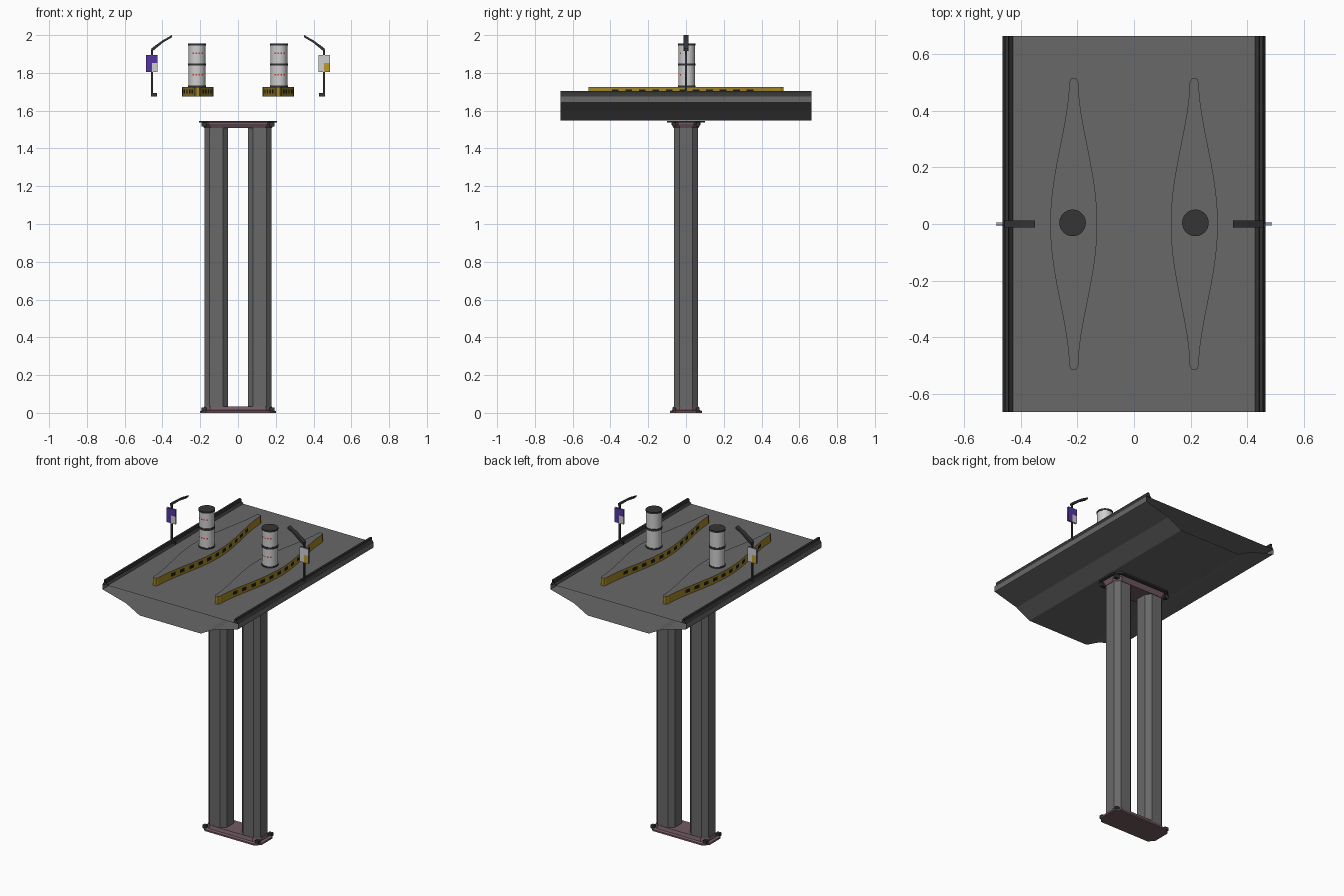
import bpy, math
from mathutils import Vector

if "Cube" in bpy.data.objects:
    bpy.data.objects.remove(bpy.data.objects["Cube"])

def mat(name, *c):
    m = bpy.data.materials.new(name)
    m.diffuse_color = (*c, 1)
    m.use_nodes = True
    m.node_tree.nodes["Principled BSDF"].inputs["Base Color"].default_value = m.diffuse_color
    return m

CONCRETE = mat("concrete grey", .14, .14, .14)
DARK = mat("dark metal", .035, .035, .035)
MAUVE = mat("mauve footing", .17, .105, .12)
YELLOW = mat("hazard yellow", .36, .24, .02)
BLACK = mat("hazard black", .012, .012, .012)
WHITE = mat("off white", .62, .62, .62)
RED = mat("signal red", .6, .04, .03)
PURPLE = mat("banner purple", .09, .035, .36)
GOLD = mat("banner gold", .5, .33, .02)

def loft(name, rings, mats, caps=True, rule=None, smooth=False):
    """Skin equal-length closed rings; rule(row, column) picks the material slot."""
    n = len(rings[0])
    verts = [p for r in rings for p in r]
    faces, ids = [], []
    for k in range(len(rings) - 1):
        for i in range(n):
            j = (i + 1) % n
            faces.append((k*n + i, k*n + j, k*n + n + j, k*n + n + i))
            ids.append(rule(k, i) if rule else 0)
    if caps:
        faces += [tuple(range(n))[::-1], tuple(range(len(verts) - n, len(verts)))]
        ids += [0, 0] if not rule else [rule(-1, 0), rule(len(rings) - 1, 0)]
    me = bpy.data.meshes.new(name)
    me.from_pydata(verts, [], faces)
    for m in mats:
        me.materials.append(m)
    for p, i in zip(me.polygons, ids):
        p.material_index = i
    ob = bpy.data.objects.new(name, me)
    bpy.context.collection.objects.link(ob)
    if smooth:
        bpy.ops.object.select_all(action='DESELECT')
        ob.select_set(True)
        bpy.context.view_layer.objects.active = ob
        bpy.ops.object.shade_smooth_by_angle(angle=math.radians(40))
    return ob

def octagon(cx, hx, hy, c, z):
    """Rectangle with chamfered corners, counter-clockwise."""
    return [(cx + x, y, z) for x, y in (
        (hx, -hy + c), (hx, hy - c), (hx - c, hy), (-hx + c, hy),
        (-hx, hy - c), (-hx, -hy + c), (-hx + c, -hy), (hx - c, -hy))]

def box(name, x0, x1, y0, y1, z0, z1, m):
    ring = lambda z: [(x0, y0, z), (x1, y0, z), (x1, y1, z), (x0, y1, z)]
    return loft(name, [ring(z0), ring(z1)], [m])

def extrude_y(name, prof, half, m, caps=False):
    return loft(name, [[(x, half, z) for x, z in prof], [(x, -half, z) for x, z in prof]], [m], caps)

# footing and pillar cap
loft("footing", [octagon(0, hx, hy, c, z) for hx, hy, c, z in (
    (.2, .085, .03, 0), (.2, .085, .03, .01), (.185, .072, .035, .015), (.18, .066, .035, .035))], [MAUVE])
loft("pillar_cap", [octagon(0, hx, hy, c, z) for hx, hy, c, z in (
    (.18, .066, .035, 1.508), (.19, .078, .035, 1.53), (.19, .078, .035, 1.537))], [MAUVE])
loft("cap_plate", [octagon(0, .207, .1, .045, z) for z in (1.537, 1.546)], [DARK])
for s in (-1, 1):
    for t in (-1, 1):
        box("footing_lug", s*.18 - .012, s*.18 + .012, t*.062 - .01, t*.062 + .01, .008, .028, DARK)
        box("cap_lug", s*.18 - .012, s*.18 + .012, t*.062 - .01, t*.062 + .01, 1.515, 1.537, DARK)

# twin pillars
for s in (-1, 1):
    loft("pillar", [octagon(s*.115, .063, .063, .028, z) for z in (.03, 1.512)], [CONCRETE])

# bridge deck: hollow box girder with open ends
half = [(.21, 1.549), (.305, 1.60), (.455, 1.64), (.465, 1.643), (.465, 1.676)]
extrude_y("deck", half + [(-x, z) for x, z in half[::-1]], .665, CONCRETE)

# edge barriers
for s in (-1, 1):
    prof = [(.464, 1.676), (.456, 1.69), (.456, 1.705), (.444, 1.705), (.441, 1.688), (.428, 1.677)]
    extrude_y("edge_barrier", [(s*x, z) for x, z in prof][::-s], .665, DARK)

# pointed traffic islands with striped sides
def island(cx):
    N, L = 28, .5
    right = []
    for i in range(N + 1):
        y = -L + 2*L*i/N
        right.append((.016 + .067*(.5*(1 + math.cos(math.pi*y/L)))**.85, y))
    outline = right + [(.009, .515)] + [(-x, y) for x, y in right[::-1]]
    outline = [(-.009, -.515), (.009, -.515)] + outline[:N + 1] + [(.009, .515), (-.009, .515)] + outline[N + 2:]
    n = len(outline)
    def rule(row, col):
        if row in (-1, 3):
            return 2
        y = (outline[col][1] + outline[(col + 1) % n][1])/2
        return 1 if row == 1 and abs(y) < .4 and col % 2 else 0
    loft("traffic_island", [[(cx + x, y, z) for x, y in outline] for z in (1.676, 1.69, 1.711, 1.724)],
         [YELLOW, BLACK, CONCRETE], rule=rule)

# stacked drums with dark rims and red dashes
def drum_stack(cx):
    N = 32
    circ = lambda r, z: [(cx + r*math.cos(2*math.pi*i/N), .004 + r*math.sin(2*math.pi*i/N), z) for i in range(N)]
    prof = [(.047, 1.722), (.047, 1.732), (.044, 1.732), (.044, 1.785), (.044, 1.793), (.044, 1.838),
            (.047, 1.838), (.047, 1.851), (.044, 1.851), (.044, 1.9), (.044, 1.908), (.044, 1.945),
            (.047, 1.945), (.047, 1.955)]
    def rule(row, col):
        if row in (3, 9) and 20 <= col <= 27 and col % 2:
            return 2
        return 0 if row in (2, 3, 4, 8, 9, 10) else 1
    loft("drum_stack", [circ(r, z) for r, z in prof], [WHITE, DARK, RED], rule=rule, smooth=True)

for s in (-1, 1):
    island(s*.213)
    drum_stack(s*.217)

# street lamps with banners, the second one turned half round
def lamp(turn):
    parts = [
        box("lamp_pole", -.46, -.451, -.004, .004, 1.676, 1.925, DARK),
        box("lamp_base", -.46, -.43, -.008, .008, 1.674, 1.694, DARK),
        extrude_y("lamp_arm", [(-.46, 1.918), (-.451, 1.916), (-.395, 1.962), (-.35, 1.988),
                               (-.35, 2.0), (-.4, 1.972), (-.458, 1.93)][::-1], .013, DARK, True)]
    for y, main, lo, hi in ((-.006, PURPLE, WHITE, PURPLE), (.002, WHITE, GOLD, WHITE)):
        front = y < 0
        # front: purple outer half; back: white inner half with gold low outer corner
        full = (-.487, -.456) if front else (-.456, -.425)
        split = (-.456, -.425) if front else (-.487, -.456)
        parts += [box("banner_panel", *full, y, y + .004, 1.804, 1.894, main),
                  box("banner_lower", *split, y, y + .004, 1.804, 1.852, lo),
                  box("banner_upper", *split, y, y + .004, 1.852, 1.894, hi)]
    for p in parts:
        p.rotation_euler.z = turn

lamp(0)
lamp(math.pi)
